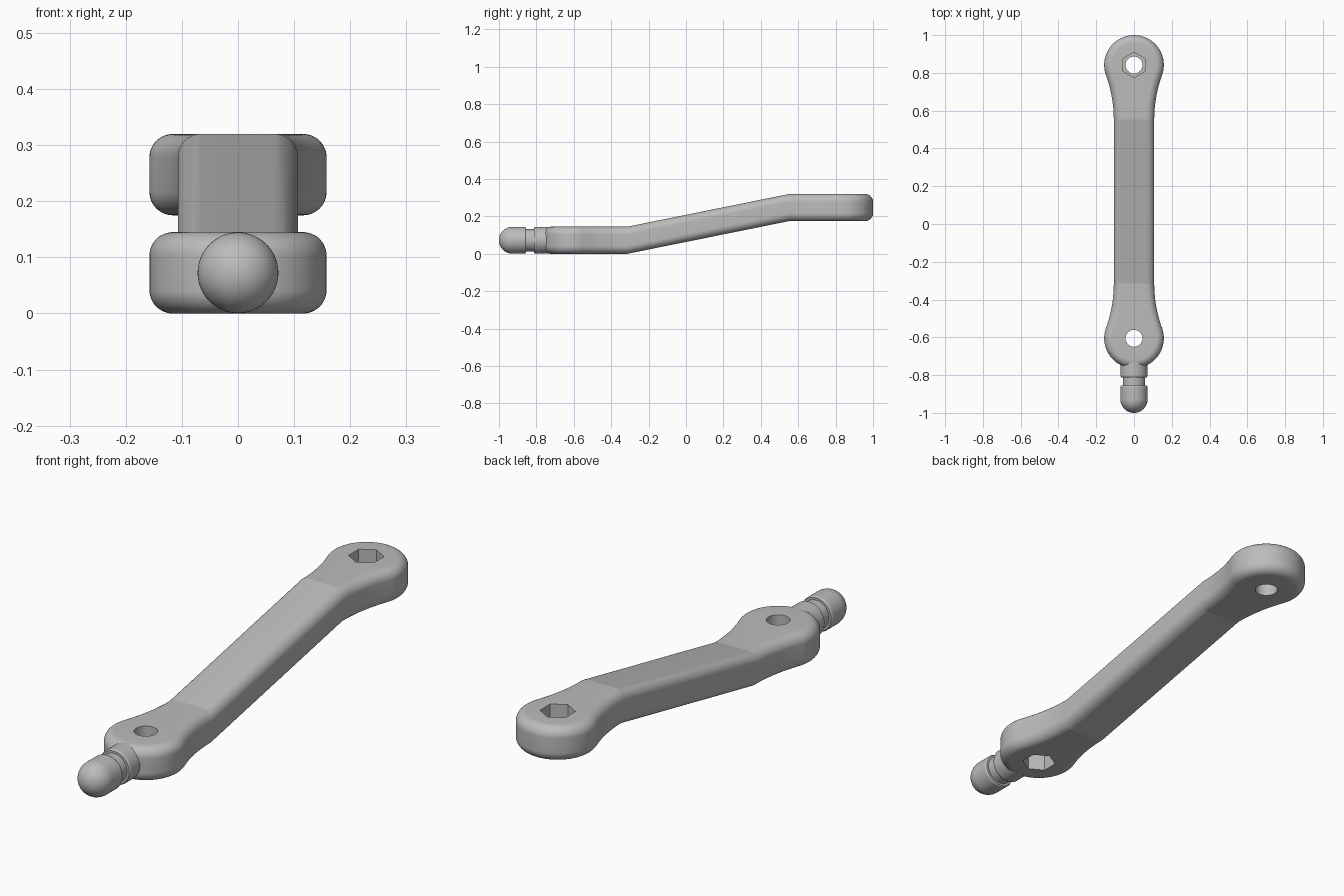
import bpy, bmesh
from math import pi, sin, cos, atan2, radians

cube = bpy.data.objects.get("Cube")
if cube:
    bpy.data.objects.remove(cube)

grey = bpy.data.materials.new("plain grey")
grey.use_nodes = True
grey.diffuse_color = (0.5, 0.5, 0.5, 1)
grey.node_tree.nodes["Principled BSDF"].inputs["Base Color"].default_value = (0.5, 0.5, 0.5, 1)

FRONT, BACK = -0.605, 0.842      # eye centres along y
EYE, HALF, REACH = 0.158, 0.107, 0.29
THICK, RISE, FILLET = 0.145, 0.175, 0.042
WAIST = (REACH**2 - EYE**2 + HALF**2) / (2 * (EYE - HALF))   # blend arc radius
BEND_A, BEND_B = FRONT + REACH, BACK - REACH


def make_object(name, bm):
    bmesh.ops.recalc_face_normals(bm, faces=bm.faces[:])
    mesh = bpy.data.meshes.new(name)
    bm.to_mesh(mesh)
    bm.free()
    mesh.materials.append(grey)
    ob = bpy.data.objects.new(name, mesh)
    bpy.context.collection.objects.link(ob)
    return ob


def activate(ob):
    bpy.ops.object.select_all(action='DESELECT')
    ob.select_set(True)
    bpy.context.view_layer.objects.active = ob


def half_outline(o):
    """One side of the arm outline, inset by o, from front to back."""
    a = atan2(REACH, HALF + WAIST)
    pts = []
    for i in range(25):
        t = -pi / 2 + (a + pi / 2) * i / 24
        pts.append(((EYE - o) * cos(t), (EYE - o) * sin(t)))
    for i in range(1, 11):
        t = pi + a * (1 - i / 10)
        pts.append((HALF + WAIST + (WAIST + o) * cos(t), REACH + (WAIST + o) * sin(t)))
    front = [(x, FRONT + y) for x, y in pts]
    back = [(x, BACK - y) for x, y in reversed(pts)]
    return front + back


def lift(y):
    return RISE * min(1, max(0, (y - BEND_A) / (BEND_B - BEND_A)))


# Arm: rounded slab with two eyes, offset by a sloping middle
bm = bmesh.new()
quarter = [(FILLET * (1 - sin(t)), FILLET * (1 - cos(t)))
           for t in (pi / 2 * i / 12 for i in range(13))]
levels = quarter + [(o, THICK - z) for o, z in reversed(quarter)]
rings = []
for o, z in levels:
    side = half_outline(o)
    rings.append([[bm.verts.new((s * x, y, z + lift(y))) for x, y in side] for s in (1, -1)])
for low, high in zip(rings, rings[1:]):
    for s in (0, 1):
        for i in range(len(low[s]) - 1):
            bm.faces.new((low[s][i], low[s][i + 1], high[s][i + 1], high[s][i]))
for right, left in (rings[0], rings[-1]):
    for i in range(len(right) - 1):
        bm.faces.new((right[i], right[i + 1], left[i + 1], left[i]))
bmesh.ops.remove_doubles(bm, verts=bm.verts[:], dist=1e-5)
bmesh.ops.dissolve_degenerate(bm, edges=bm.edges[:], dist=1e-5)
arm = make_object("arm", bm)


# Bolt holes, with a hexagonal nut pocket on one face of each eye
def cut_prism(name, sides, radius, y, z0, z1):
    bm = bmesh.new()
    bmesh.ops.create_cone(bm, cap_ends=True, segments=sides, radius1=radius,
                          radius2=radius, depth=z1 - z0)
    bmesh.ops.translate(bm, verts=bm.verts[:], vec=(0, y, (z0 + z1) / 2))
    cutter = make_object(name, bm)
    cutter.hide_render = True
    mod = arm.modifiers.new(name, 'BOOLEAN')
    mod.operation, mod.solver, mod.object = 'DIFFERENCE', 'EXACT', cutter
    activate(arm)
    bpy.ops.object.modifier_apply(modifier=name)
    bpy.data.objects.remove(cutter)


POCKET = 0.07
TOP = RISE + THICK
cut_prism("front_hole", 48, 0.045, FRONT, -0.1, 0.3)
cut_prism("back_hole", 48, 0.045, BACK, 0.1, 0.4)
cut_prism("front_nut_pocket", 6, 0.067, FRONT, -0.1, POCKET)
cut_prism("back_nut_pocket", 6, 0.067, BACK, TOP - POCKET, TOP + 0.1)

# Round-nosed plug turned about the y axis
R = 0.072
profile = [(R * sin(t), -0.928 - R * cos(t)) for t in (pi / 2 * i / 14 for i in range(15))]
profile += [(R, -0.862), (0.068, -0.855), (0.059, -0.855), (0.059, -0.812),
            (0.068, -0.812), (R, -0.805), (R, -0.70), (0, -0.70)]
bm = bmesh.new()
verts = [bm.verts.new((r, y, THICK / 2)) for r, y in profile]
edges = [bm.edges.new(pair) for pair in zip(verts, verts[1:])]
bmesh.ops.spin(bm, geom=verts + edges, cent=(0, 0, THICK / 2), axis=(0, 1, 0),
               angle=2 * pi, steps=56)
bmesh.ops.remove_doubles(bm, verts=bm.verts[:], dist=1e-5)
plug = make_object("plug", bm)

for ob in (arm, plug):
    activate(ob)
    bpy.ops.object.shade_smooth_by_angle(angle=radians(10.5))
